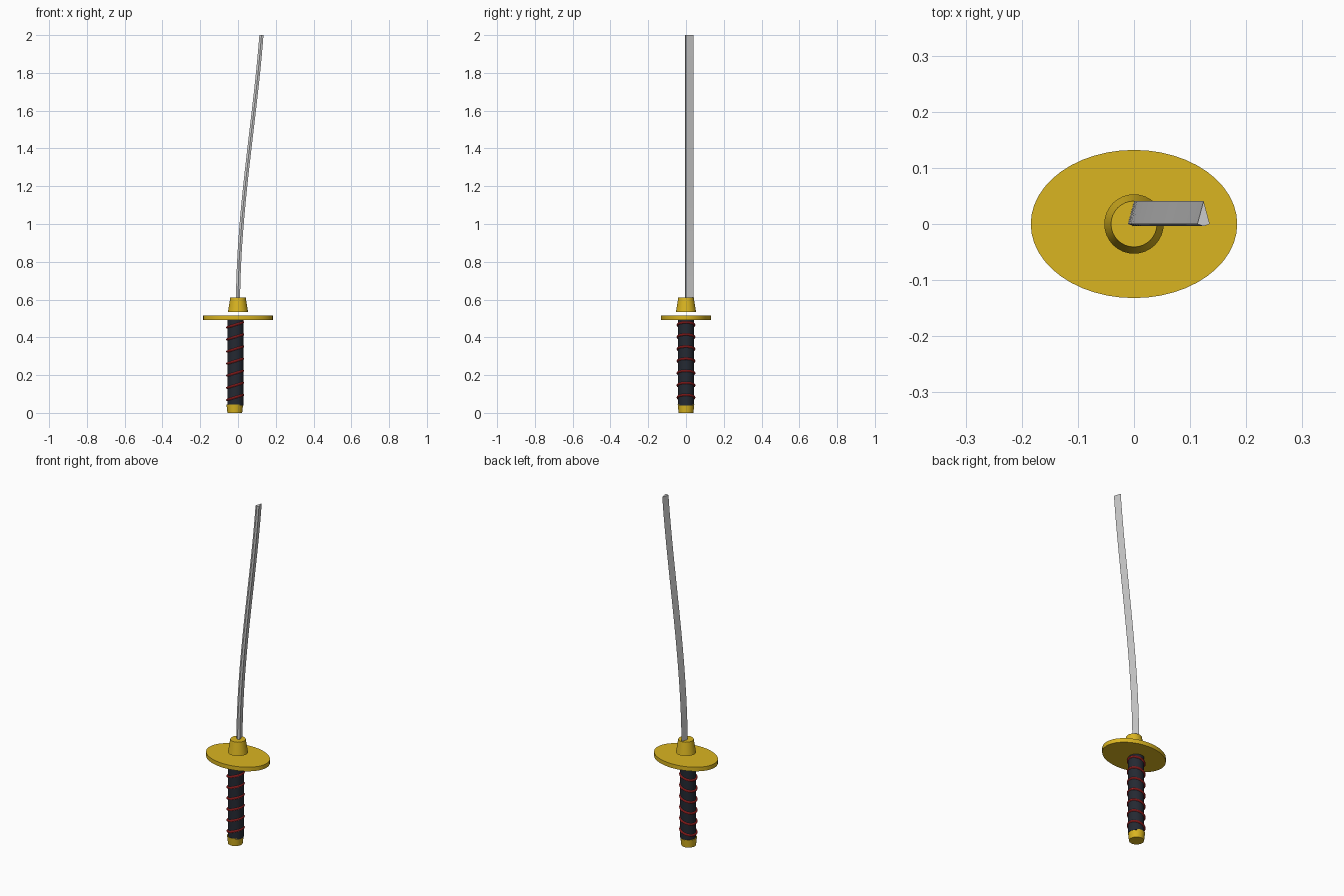
import bpy, bmesh, math
from mathutils import Vector

if "Cube" in bpy.data.objects:
    bpy.data.objects.remove(bpy.data.objects["Cube"])


def material(name, rgb):
    m = bpy.data.materials.new(name)
    m.diffuse_color = (*rgb, 1)
    m.use_nodes = True
    m.node_tree.nodes["Principled BSDF"].inputs["Base Color"].default_value = m.diffuse_color
    return m


gold = material("gold", (0.70, 0.46, 0.015))
black = material("dark_grip", (0.018, 0.022, 0.032))
red = material("red_cord", (0.65, 0.03, 0.03))


def finish(name, mat):
    ob = bpy.context.object
    ob.name = name
    ob.data.materials.append(mat)
    bpy.ops.object.shade_smooth_by_angle(angle=math.radians(30))
    return ob


def cone(name, x, z0, z1, r0, r1, mat, sides=32):
    bpy.ops.mesh.primitive_cone_add(vertices=sides, radius1=r0, radius2=r1,
                                    depth=z1 - z0, location=(x, 0, (z0 + z1) / 2))
    return finish(name, mat)


# Pommel, grip and collar
GRIP_X = -0.014
cone("pommel", GRIP_X - 0.003, 0, 0.045, 0.039, 0.044, gold)
cone("grip", GRIP_X, 0.04, 0.495, 0.042, 0.042, black)
cone("collar", 0, 0.535, 0.61, 0.053, 0.041, gold)

# Oval hand guard
guard = cone("guard", 0, 0.492, 0.516, 1, 1, gold, 48)
guard.scale = (0.184, 0.132, 1)

# Tilted cord rings around the grip
for i in range(7):
    bpy.ops.mesh.primitive_torus_add(major_segments=32, minor_segments=8,
                                     major_radius=0.044, minor_radius=0.006,
                                     location=(GRIP_X - 0.001, 0, 0.082 + i * 0.064),
                                     rotation=(0, -0.3, 0))
    finish(f"cord_ring_{i + 1}", red)

# Curved blade: kite section swept along a bezier in the xz plane
section = [(0, -0.004), (0.011, 0), (0, 0.041), (-0.011, 0)]
a, b, c, d = (Vector(p) for p in ((0, 0.6), (0.005, 1.1), (0.09, 1.55), (0.124, 2.0)))
bm = bmesh.new()
rings = []
STEPS = 24
for i in range(STEPS + 1):
    t = i / STEPS
    s = 1 - t
    p = a * s**3 + b * 3 * s * s * t + c * 3 * s * t * t + d * t**3
    rings.append([bm.verts.new((p.x + u, v, p.y)) for u, v in section])
for lo, hi in zip(rings, rings[1:]):
    for k in range(4):
        n = (k + 1) % 4
        bm.faces.new((lo[k], lo[n], hi[n], hi[k]))
bm.faces.new(rings[0])
bm.faces.new(rings[-1])
bmesh.ops.recalc_face_normals(bm, faces=bm.faces)
mesh = bpy.data.meshes.new("blade")
bm.to_mesh(mesh)
bm.free()
blade = bpy.data.objects.new("blade", mesh)
bpy.context.collection.objects.link(blade)
